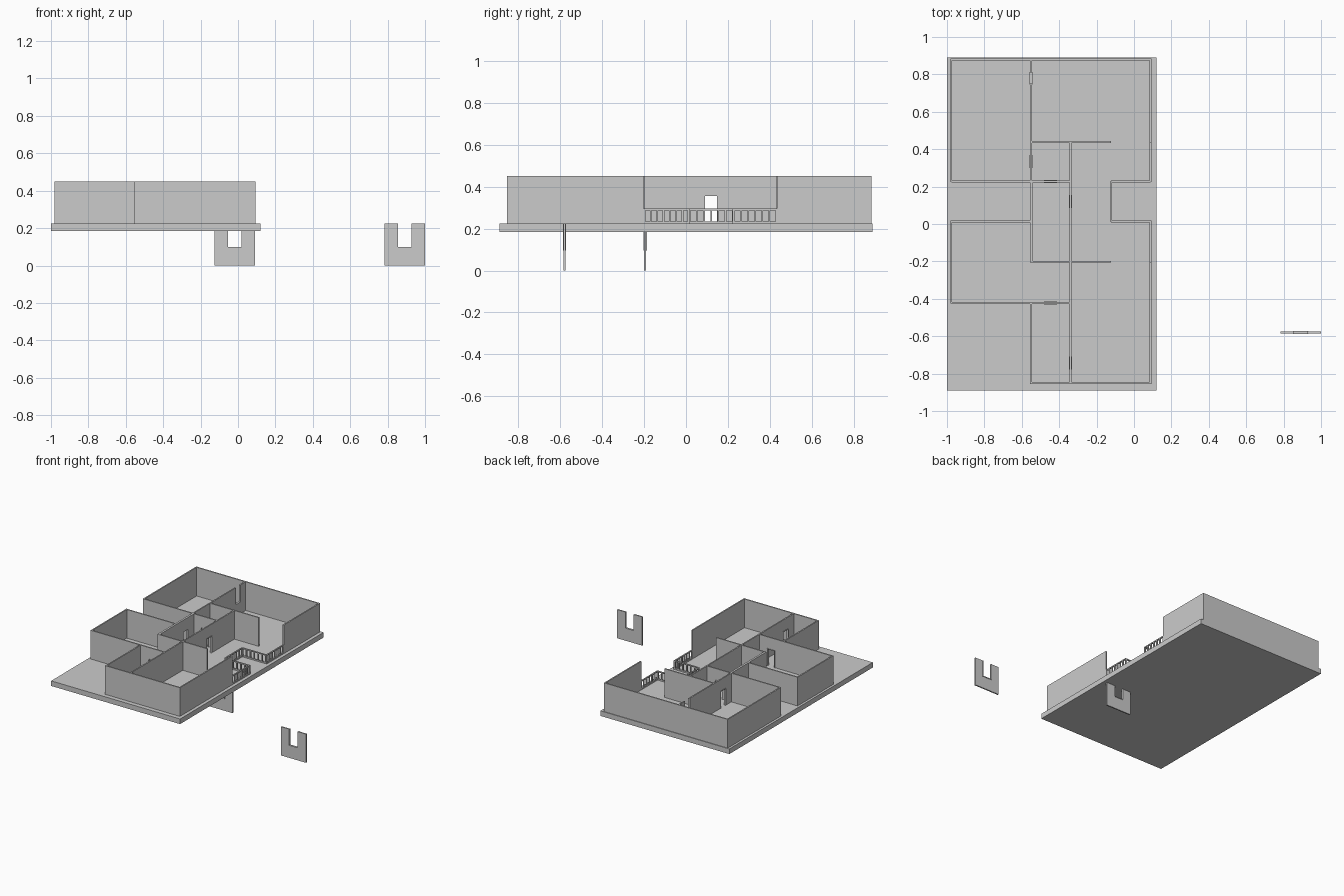
import bpy, bmesh
from mathutils import Matrix, Vector

if "Cube" in bpy.data.objects:
    bpy.data.objects.remove(bpy.data.objects["Cube"])

FLOOR, TOP = 0.225, 0.45
T = 0.010          # wall thickness
DOOR_W, DOOR_H = 0.064, 0.135


def make(name, boxes):
    """One object made of axis-aligned boxes given as (min, max) corners."""
    bm = bmesh.new()
    for lo, hi in boxes:
        lo, hi = Vector(lo), Vector(hi)
        m = Matrix.Translation((lo + hi) / 2) @ Matrix.Diagonal((*(hi - lo), 1))
        bmesh.ops.create_cube(bm, size=1, matrix=m)
    me = bpy.data.meshes.new(name)
    bm.to_mesh(me)
    bm.free()
    ob = bpy.data.objects.new(name, me)
    bpy.context.collection.objects.link(ob)
    return ob


def seg(axis, c, a, b, z0, z1, t=T):
    """Box running from a to b along an axis, centred on c across it."""
    if axis == 'x':
        return (a, c - t / 2, z0), (b, c + t / 2, z1)
    return (c - t / 2, a, z0), (c + t / 2, b, z1)


def frame(axis, c, d, w, z0, z1, lintel_top=True):
    """Door lining: two jambs and a head or sill."""
    k, t = 0.005, 0.016
    head = (z1 - k, z1) if lintel_top else (z0, z0 + k)
    return [seg(axis, c, d - w / 2, d - w / 2 + k, z0, z1, t),
            seg(axis, c, d + w / 2 - k, d + w / 2, z0, z1, t),
            seg(axis, c, d - w / 2 + k, d + w / 2 - k, *head, t)]


def wall(name, axis, c, a, b, doors=(), t=T):
    """Wall with doorways; a flipped doorway is open at the top instead."""
    boxes, pos = [], a
    for i, (d, flipped) in enumerate(doors):
        lo, hi = d - DOOR_W / 2, d + DOOR_W / 2
        boxes.append(seg(axis, c, pos, lo, FLOOR, TOP, t))
        if flipped:
            boxes.append(seg(axis, c, lo, hi, FLOOR, TOP - DOOR_H, t))
            z = (TOP - DOOR_H, TOP)
        else:
            boxes.append(seg(axis, c, lo, hi, FLOOR + DOOR_H, TOP, t))
            z = (FLOOR, FLOOR + DOOR_H)
        make(f"{name}_door_frame_{i + 1}",
             frame(axis, c, d, DOOR_W + 0.004, *z, not flipped))
        pos = hi
    boxes.append(seg(axis, c, pos, b, FLOOR, TOP, t))
    make(name, boxes)


def railing(name, axis, c, a, b):
    """Low balustrade with top rail, bottom rail and evenly spaced posts."""
    z0, zt, p = FLOOR, FLOOR + 0.07, 0.008
    boxes = [seg(axis, c, a, b, z0, z0 + 0.010),
             seg(axis, c, a, b, zt - 0.008, zt)]
    n = max(1, round((b - a) / 0.033))
    for i in range(n + 1):
        s = a + (b - a - p) * i / n
        boxes.append(seg(axis, c, s, s + p, z0 + 0.010, zt - 0.008))
    make(name, boxes)


def loose_panel(name, x0, y):
    """Loose wall panel with its doorway open at the top."""
    x1, lo, hi, sill, top = x0 + 0.217, x0 + 0.067, x0 + 0.15, 0.095, 0.225
    make(name, [seg('x', y, x0, lo, 0, top), seg('x', y, hi, x1, 0, top),
                seg('x', y, lo, hi, 0, sill)])
    make(name + "_frame", frame('x', y, (lo + hi) / 2, hi - lo, sill, top, False))


# floor slab
make("floor_slab", [((-1, -0.89, 0.185), (0.12, 0.89, FLOOR))])

# wall positions
W, M, C, R, E = -0.977, -0.551, -0.34, 0.089, -0.123
N, S = 0.88, -0.85

# outer walls
wall("back_wall", 'x', N, W - T / 2, R + T / 2)
wall("back_room_left_wall", 'y', W, 0.225, N)
wall("back_room_right_wall", 'y', R, 0.435, N)
wall("front_wall", 'x', S, M - T / 2, R + T / 2)
wall("front_right_wall", 'y', R, S, -0.202)
wall("front_left_wall", 'y', M, S, -0.42)
wall("side_room_left_wall", 'y', W, -0.425, 0.018)
wall("side_room_back_wall", 'x', 0.013, W, M)

# inner walls
wall("back_partition", 'y', M, 0.225, N, [(0.334, False), (0.78, True)])
wall("corridor_wall", 'y', -0.547, -0.205, 0.225, [(0.12, False)], 0.016)
wall("hall_wall", 'y', C, S, 0.438, [(-0.743, False), (0.12, False)])
wall("back_cross_wall", 'x', 0.438, M, E)
wall("middle_cross_wall", 'x', 0.227, W, C, [(-0.447, False)])
wall("front_cross_wall", 'x', -0.202, -0.547, E)
wall("side_room_front_wall", 'x', -0.422, W, C, [(-0.447, False)])

# balcony railing around the entrance notch
railing("railing_back", 'y', R, 0.225, 0.435)
railing("railing_notch_back", 'x', 0.227, E, R)
railing("railing_notch_side", 'y', E, 0.013, 0.227)
railing("railing_notch_front", 'x', 0.013, E, R)
railing("railing_front", 'y', R, -0.202, 0.018)

# loose door panels
loose_panel("loose_panel_side", 0.783, -0.58)
loose_panel("loose_panel_under_floor", -0.125, -0.195)
